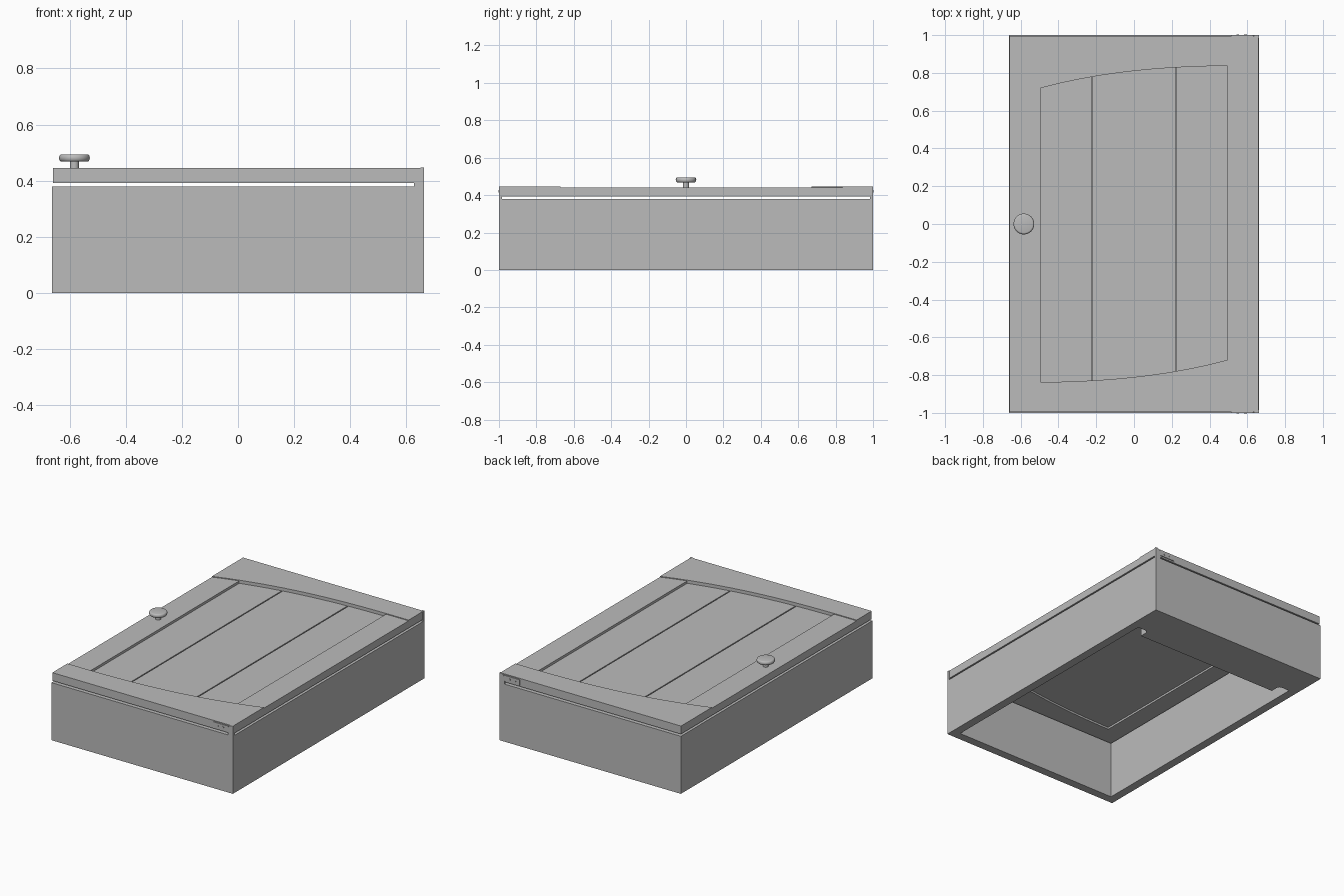
import bpy, bmesh, math

if "Cube" in bpy.data.objects:
    bpy.data.objects.remove(bpy.data.objects["Cube"])

grey = bpy.data.materials.new("plain grey")
grey.diffuse_color = (0.5, 0.5, 0.5, 1)
grey.use_nodes = True
grey.node_tree.nodes["Principled BSDF"].inputs["Base Color"].default_value = grey.diffuse_color


def finish(name, bm):
    bmesh.ops.recalc_face_normals(bm, faces=bm.faces[:])
    me = bpy.data.meshes.new(name)
    bm.to_mesh(me)
    bm.free()
    me.materials.append(grey)
    ob = bpy.data.objects.new(name, me)
    bpy.context.collection.objects.link(ob)
    return ob


def prism(name, pts, low, high, axis="z"):
    """Extrude a flat outline along z, or an xz outline along y."""
    bm = bmesh.new()
    place = (lambda a, b, c: (a, b, c)) if axis == "z" else (lambda a, b, c: (a, c, b))
    bottom = [bm.verts.new(place(a, b, low)) for a, b in pts]
    top = [bm.verts.new(place(a, b, high)) for a, b in pts]
    bm.faces.new(bottom)
    bm.faces.new(top)
    n = len(pts)
    for i in range(n):
        j = (i + 1) % n
        bm.faces.new((bottom[i], bottom[j], top[j], top[i]))
    return finish(name, bm)


def box(name, x0, x1, y0, y1, z0, z1):
    return prism(name, [(x0, y0), (x1, y0), (x1, y1), (x0, y1)], z0, z1)


def lathe(name, profile, x, y, steps=40):
    bm = bmesh.new()
    rings = []
    for r, z in profile:
        rings.append([bm.verts.new((x + r * math.cos(2 * math.pi * i / steps),
                                    y + r * math.sin(2 * math.pi * i / steps), z))
                      for i in range(steps)])
    for a, b in zip(rings, rings[1:]):
        for i in range(steps):
            j = (i + 1) % steps
            bm.faces.new((a[i], a[j], b[j], b[i]))
    bm.faces.new(rings[0])
    bm.faces.new(rings[-1])
    ob = finish(name, bm)
    for p in ob.data.polygons:
        p.use_smooth = True
    bpy.context.view_layer.objects.active = ob
    ob.select_set(True)
    bpy.ops.object.shade_smooth_by_angle(angle=math.radians(35))
    ob.select_set(False)


# Cabinet carcass: four walls, open on both faces
X, Y, T, H = 0.663, 1.0, 0.056, 0.38
outer = [(-X, -Y), (X, -Y), (X, Y), (-X, Y)]
inner = [(-X + T, -Y + T), (X - T, -Y + T), (X - T, Y - T), (-X + T, Y - T)]
bm = bmesh.new()
loops = [[bm.verts.new((x, y, z)) for x, y in pts]
         for pts, z in ((outer, 0), (outer, H), (inner, H), (inner, 0))]
for k in range(4):
    a, b = loops[k], loops[(k + 1) % 4]
    for i in range(4):
        j = (i + 1) % 4
        bm.faces.new((a[i], a[j], b[j], b[i]))
finish("carcass_walls", bm)

# Mounting rail with a notch at each front corner
xi, yi = X - T, Y - T
yr, nw, nd = yi - 0.25, 0.08, 0.07
half = [(xi, yi), (xi, yr + nd), (xi - nw + 0.02, yr + nd),
        (xi - nw + 0.006, yr + nd - 0.006), (xi - nw, yr + nd - 0.02), (xi - nw, yr)]
prism("mounting_rail", half + [(-x, y) for x, y in reversed(half)], 0, 0.055)

# Door, built from two curved rails, two stiles and a recessed plank panel
DX, DY, DB = 0.66, 0.995, 0.392


def arch(x):
    return 0.838 - 0.168 * ((DX - x) / (2 * DX)) ** 2.6


def upper(x0, x1, n=24):
    return [(x, arch(x)) for x in (x0 + (x1 - x0) * i / n for i in range(n + 1))]


def lower(x0, x1, n=24):
    return [(x, -arch(-x)) for x in (x0 + (x1 - x0) * i / n for i in range(n + 1))]


def strip(name, x0, x1, z0, z1):
    """Piece spanning between the two curved rails."""
    return prism(name, lower(x0, x1) + upper(x1, x0), z0, z1)


prism("door_top_rail", upper(-DX, DX) + [(DX, DY), (-DX, DY)], DB, 0.445)
prism("door_bottom_rail", [(-DX, -DY), (DX, -DY)] + lower(DX, -DX), DB, 0.445)
strip("door_left_stile", -DX, -0.495, DB, 0.44)
strip("door_right_stile", 0.495, DX, DB, 0.44)
strip("panel_backing", -0.495, 0.495, 0.405, 0.414)
for i, (a, b) in enumerate(((-0.495, -0.226), (-0.219, 0.219), (0.226, 0.495))):
    strip("panel_plank_%d" % (i + 1), a, b, 0.414, 0.424)

# Hinges at both ends: plate, rounded pivot arm and two screws
for side, label in ((-1, "lower"), (1, "upper")):
    y0, y1 = sorted((side * 0.985, side * 1.0))
    prism(label + "_hinge_plate",
          [(0.515, 0.402), (0.63, 0.402), (0.63, 0.438), (0.515, 0.438)], y0, y1, "y")
    arm = [(0.627, H), (0.663, H), (0.663, 0.446), (0.65, 0.446),
           (0.638, 0.441), (0.63, 0.432), (0.627, 0.42)]
    prism(label + "_hinge_arm", arm, y0, y1, "y")
    s0, s1 = sorted((side * 0.995, side * 1.002))
    for k, cx in enumerate((0.55, 0.59)):
        ring = [(cx + 0.007 * math.cos(math.pi * i / 6),
                 0.42 + 0.007 * math.sin(math.pi * i / 6)) for i in range(12)]
        prism("%s_hinge_screw_%d" % (label, k + 1), ring, s0, s1, "y")

# Knob: slim stem and rounded disc head
head = [(0.046 + 0.009 * math.cos(a), 0.481 + 0.013 * math.sin(a))
        for a in (math.radians(-90 + 22.5 * i) for i in range(9))]
lathe("door_knob", [(0.016, 0.438), (0.016, 0.468)] + head, -0.583, 0)
